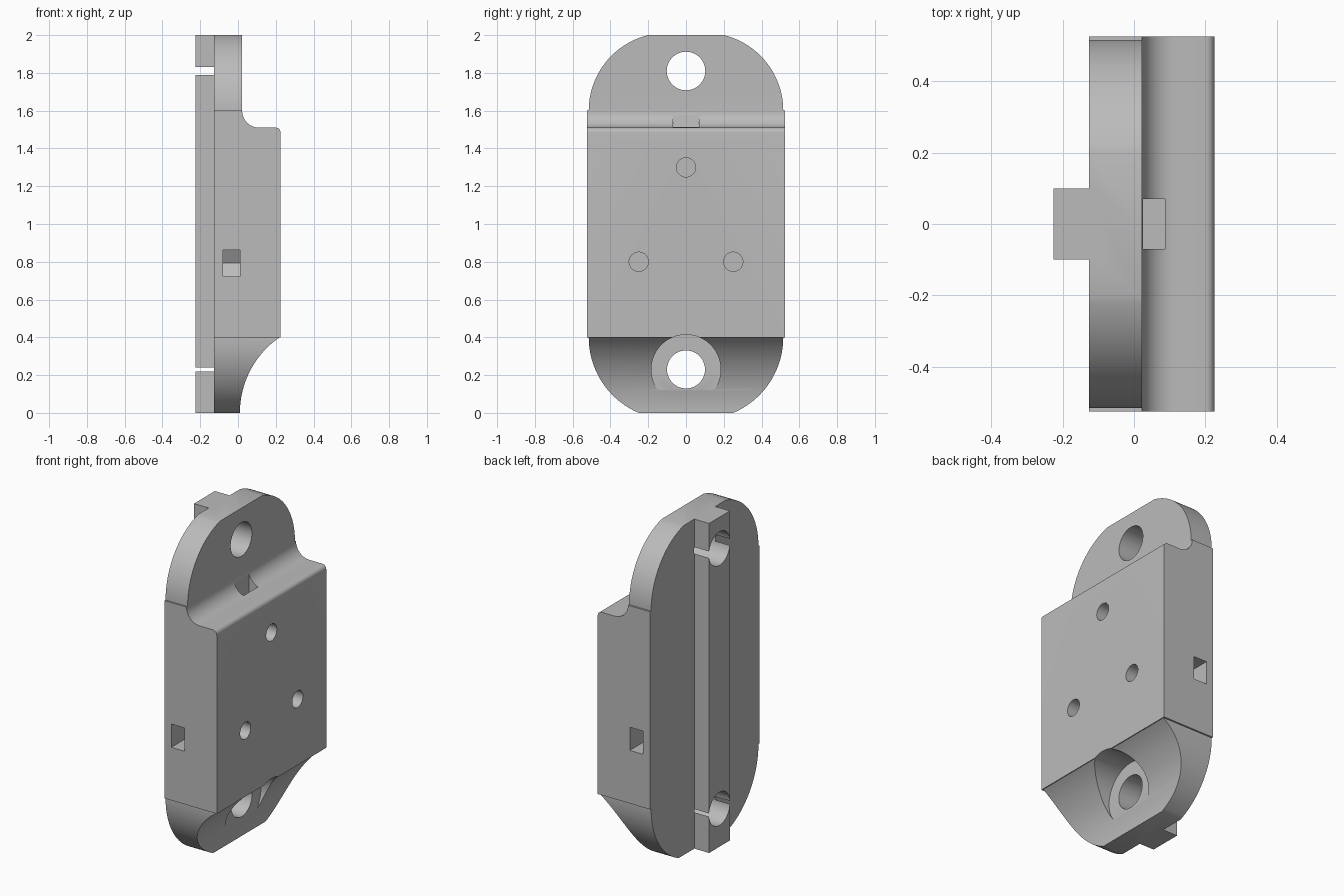
import bpy
import bmesh
from math import sin, cos, asin, pi, radians
from mathutils import Vector

if "Cube" in bpy.data.objects:
    bpy.data.objects.remove(bpy.data.objects["Cube"])

grey = bpy.data.materials.new("plain grey")
grey.use_nodes = True
tone = (0.5, 0.5, 0.5, 1)
grey.diffuse_color = tone
grey.node_tree.nodes["Principled BSDF"].inputs["Base Color"].default_value = tone


def prism(name, points, offset):
    """Extrude a closed loop of 3D points along an offset."""
    bm = bmesh.new()
    face = bm.faces.new([bm.verts.new(p) for p in points])
    extruded = bmesh.ops.extrude_face_region(bm, geom=[face])["geom"]
    moved = [v for v in extruded if isinstance(v, bmesh.types.BMVert)]
    bmesh.ops.translate(bm, vec=Vector(offset), verts=moved)
    bmesh.ops.recalc_face_normals(bm, faces=bm.faces)
    mesh = bpy.data.meshes.new(name)
    bm.to_mesh(mesh)
    bm.free()
    mesh.materials.append(grey)
    obj = bpy.data.objects.new(name, mesh)
    bpy.context.collection.objects.link(obj)
    return obj


def box(name, x0, x1, y0, y1, z0, z1):
    return prism(name, [(x0, y0, z0), (x1, y0, z0), (x1, y1, z0), (x0, y1, z0)], (0, 0, z1 - z0))


def rod(name, y, z, r, x0, x1, n=64):
    ring = [(x0, y + r * cos(2 * pi * i / n), z + r * sin(2 * pi * i / n)) for i in range(n)]
    return prism(name, ring, (x1 - x0, 0, 0))


def arc(cu, cv, r, start, end, n=24):
    return [(cu + r * cos(start + (end - start) * i / n),
             cv + r * sin(start + (end - start) * i / n)) for i in range(n + 1)]


def combine(target, tool, operation):
    mod = target.modifiers.new("cut", "BOOLEAN")
    mod.operation, mod.solver, mod.object = operation, "EXACT", tool
    bpy.context.view_layer.objects.active = target
    bpy.ops.object.modifier_apply(modifier=mod.name)
    bpy.data.objects.remove(tool)


# Side profile: concave toe, thick block, filleted step and thin upper tab
toe_r = 0.486
profile = [(-0.126, 0)]
profile += arc(0.01 + toe_r, 0, toe_r, pi, pi - asin(0.4 / toe_r))
profile += [(0.225, 0.4)]
profile += arc(0.2, 1.485, 0.025, 0, pi / 2, 8)
profile += arc(0.112, 1.6, 0.09, 1.5 * pi, pi, 16)
profile += [(0.022, 2), (-0.126, 2)]
body = prism("mount_body", [(x, -0.6, z) for x, z in profile], (0, 1.2, 0))

# Front outline with rounded shoulders, slightly inset at both ends
low_r, top_r, inset = 0.4344, 0.4115, 0.515
half = arc(inset - low_r, 0.4, low_r, -asin(0.4 / low_r), 0)
half += [(0.525, 0.4), (0.525, 1.6)]
half += arc(inset - top_r, 1.6, top_r, 0, asin(0.4 / top_r))
outline = half + [(-y, z) for y, z in reversed(half)]
combine(body, prism("outline", [(-0.4, y, z) for y, z in outline], (0.8, 0, 0)), "INTERSECT")

# Full height locating rib on the rear side
combine(body, box("rib", -0.225, -0.1, -0.1, 0.1, 0, 2), "UNION")

# Large fixing holes, the lower one with a counterbore
combine(body, rod("upper_hole", 0, 1.81, 0.102, -0.4, 0.4), "DIFFERENCE")
combine(body, rod("lower_hole", 0, 0.23, 0.1005, -0.4, 0.4), "DIFFERENCE")
combine(body, rod("counterbore", 0, 0.23, 0.184, 0.025, 0.4), "DIFFERENCE")

# Blind screw holes in the block
for y, z in ((0, 1.3), (0.25, 0.8), (-0.25, 0.8)):
    combine(body, rod("screw_hole", y, z, 0.051, -0.1, 0.4, 40), "DIFFERENCE")

# Pointed nut slots entering from both sides
for side in (-1, 1):
    slot = [(0.6, 0.722), (0.21, 0.722), (0.17, 0.793), (0.21, 0.863), (0.6, 0.863)]
    combine(body, prism("side_slot", [(-0.08, side * y, z) for y, z in slot], (0.09, 0, 0)), "DIFFERENCE")

# Upper nut slot dropping in through the step
combine(body, box("top_slot", 0.025, 0.087, -0.07, 0.07, 1.23, 1.7), "DIFFERENCE")

bpy.ops.object.select_all(action="DESELECT")
body.select_set(True)
bpy.context.view_layer.objects.active = body
bpy.ops.object.shade_smooth_by_angle(angle=radians(25))
